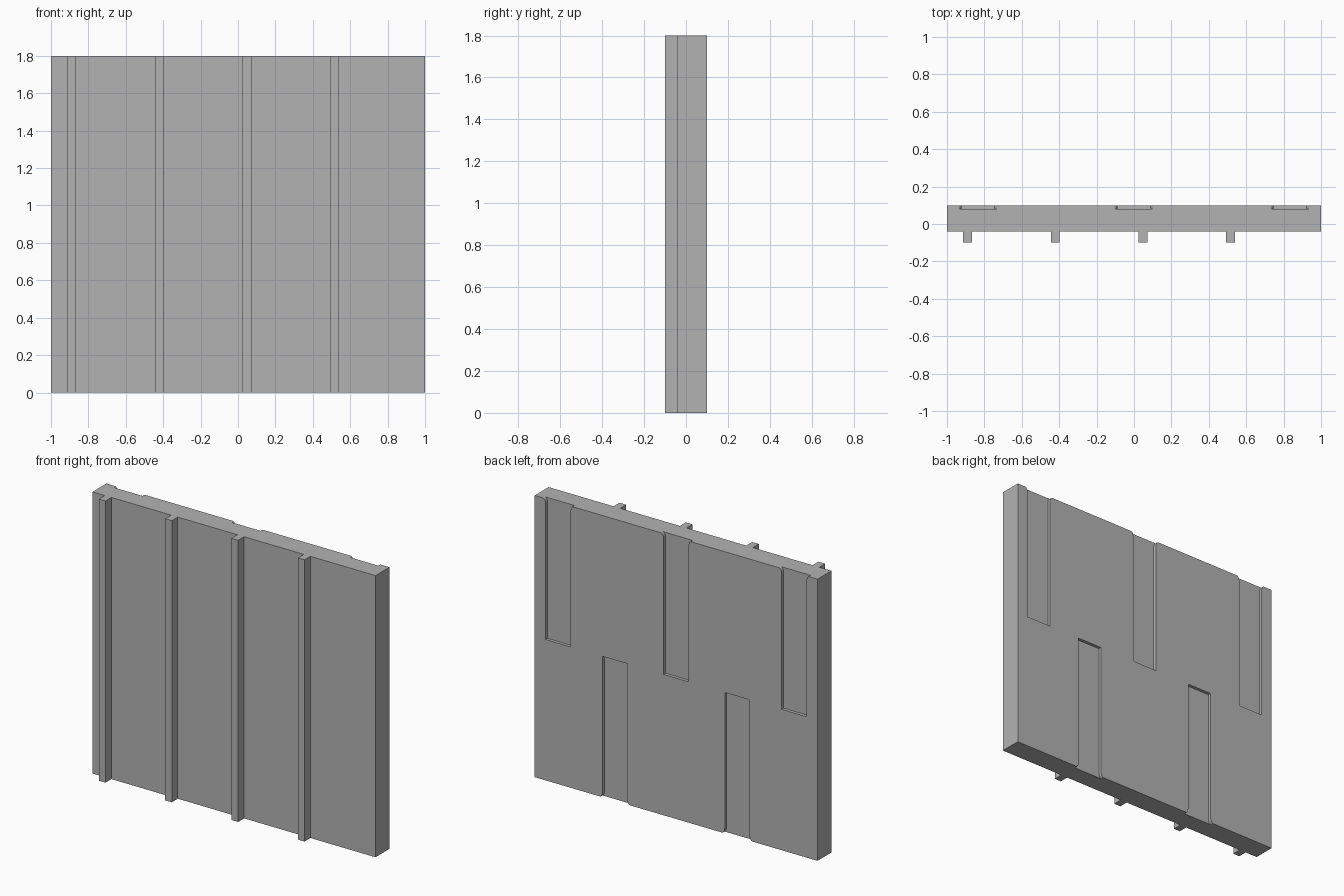
import bpy
import bmesh
from math import sin, cos, pi

HEIGHT, BACK, FACE, RIB_FRONT = 1.8, 0.1, -0.04, -0.1
DEPTH = 0.02

cube = bpy.data.objects.get("Cube")
if cube:
    bpy.data.objects.remove(cube, do_unlink=True)

grey = bpy.data.materials.new("plain_grey")
grey.use_nodes = True
colour = (0.45, 0.45, 0.45, 1)
grey.diffuse_color = colour
grey.node_tree.nodes["Principled BSDF"].inputs["Base Color"].default_value = colour


def prism(name, points, offset):
    """Extrude a closed outline of 3D points along an offset."""
    bm = bmesh.new()
    face = bm.faces.new([bm.verts.new(p) for p in points])
    new = bmesh.ops.extrude_face_region(bm, geom=[face])["geom"]
    bmesh.ops.translate(bm, vec=offset,
                        verts=[v for v in new if isinstance(v, bmesh.types.BMVert)])
    bmesh.ops.recalc_face_normals(bm, faces=bm.faces)
    mesh = bpy.data.meshes.new(name)
    bm.to_mesh(mesh)
    bm.free()
    mesh.materials.append(grey)
    obj = bpy.data.objects.new(name, mesh)
    bpy.context.collection.objects.link(obj)
    return obj


# Ribbed panel: one plan profile pulled up to full height
profile = [(1, BACK), (-1, BACK), (-1, FACE)]
for i in range(4):
    left = -0.914 + 0.469 * i
    right = left + 0.047
    profile += [(left, FACE), (left, RIB_FRONT), (right, RIB_FRONT), (right, FACE)]
profile.append((1, FACE))
panel = prism("ribbed_panel", [(x, y, 0) for x, y in profile], (0, 0, HEIGHT))


# Shallow slots in the back, flared where they run out over the edge
def slot_cutter(x, at_top):
    half, flare_w, flare_h, mid = 0.088, 0.018, 0.035, HEIGHT / 2
    side = [(half, 0)]
    for i in range(7):
        a = i / 6 * pi / 2
        side.append((half + flare_w * (1 - cos(a)), mid - flare_h * (1 - sin(a))))
    side.append((half + flare_w, mid + 0.1))
    outline = side + [(-u, v) for u, v in reversed(side)]
    sign = 1 if at_top else -1
    points = [(x + u, BACK - DEPTH, mid + sign * v) for u, v in outline]
    return prism("slot_cutter", points, (0, 0.1, 0))


slots = [(x, True) for x in (-0.834, 0, 0.834)] + [(x, False) for x in (-0.432, 0.432)]
cutters = [slot_cutter(*s) for s in slots]
for cutter in cutters:
    cutter.hide_render = True
    mod = panel.modifiers.new("slot", "BOOLEAN")
    mod.operation = "DIFFERENCE"
    mod.solver = "EXACT"
    mod.object = cutter

# Bake the cuts into the panel and drop the cutters
graph = bpy.context.evaluated_depsgraph_get()
baked = bpy.data.meshes.new_from_object(panel.evaluated_get(graph))
panel.modifiers.clear()
panel.data = baked
for cutter in cutters:
    bpy.data.objects.remove(cutter, do_unlink=True)
